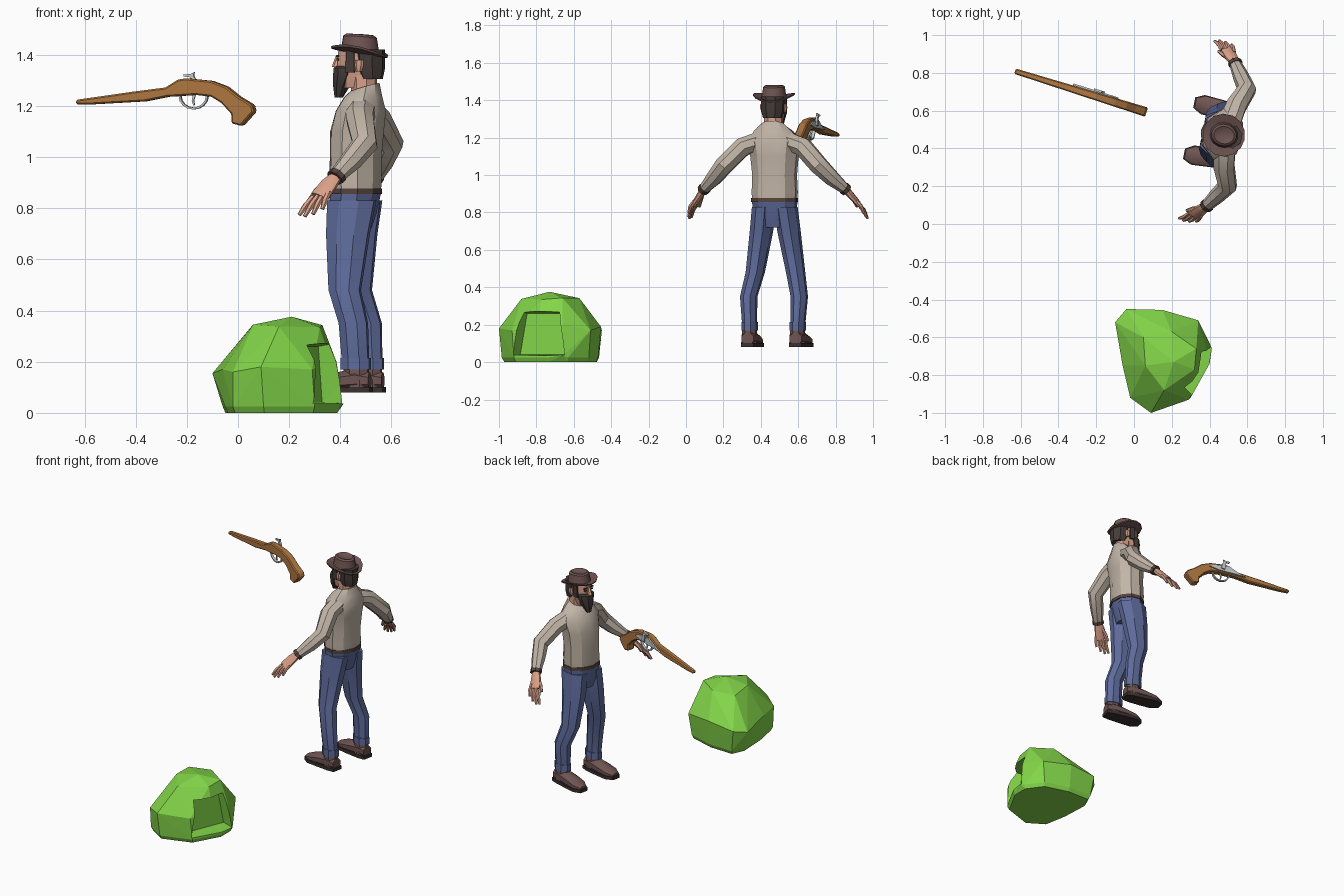
import bpy, bmesh, math
from mathutils import Vector, Matrix

if "Cube" in bpy.data.objects:
    bpy.data.objects.remove(bpy.data.objects["Cube"])


def material(name, hexcode):
    """Flat material from an sRGB hex string."""
    srgb = [int(hexcode[i:i + 2], 16) / 255 for i in (0, 2, 4)]
    col = [((c + 0.055) / 1.055) ** 2.4 for c in srgb] + [1]
    m = bpy.data.materials.new(name)
    m.use_nodes = True
    m.diffuse_color = col
    bsdf = next(n for n in m.node_tree.nodes if n.type == "BSDF_PRINCIPLED")
    bsdf.inputs["Base Color"].default_value = col
    bsdf.inputs["Roughness"].default_value = 0.9
    return m


GREEN = material("leaf green", "83D649")
SHIRT = material("beige cloth", "C2B5A7")
JEANS = material("denim blue", "5E6B9B")
LEATHER = material("brown leather", "6E5452")
SOLE = material("dark sole", "3A2F30")
SKIN = material("skin", "D9A088")
HAIR = material("dark hair", "453C3A")
BELT = material("belt brown", "55433D")
WOOD = material("wood", "AD7640")
METAL = material("steel", "C3C8C9")

# Placement frames: the figure faces away along -x, the pistol floats beside it
MAN = Matrix.Translation((0.48, 0.47, 0)) @ Matrix.Rotation(math.radians(-101.3), 4, "Z")
GUN = Matrix.Translation((-0.28, 0.70, 0)) @ Matrix.Rotation(math.radians(-17.3), 4, "Z")
X, Y, Z = Vector((1, 0, 0)), Vector((0, 1, 0)), Vector((0, 0, 1))


def finish(name, bm, mat, frame, mirror=False, smooth=True):
    bmesh.ops.recalc_face_normals(bm, faces=bm.faces[:])
    me = bpy.data.meshes.new(name)
    bm.to_mesh(me)
    bm.free()
    me.materials.append(mat)
    ob = bpy.data.objects.new(name, me)
    bpy.context.collection.objects.link(ob)
    ob.matrix_world = frame
    if smooth:
        bpy.ops.object.select_all(action="DESELECT")
        ob.select_set(True)
        bpy.context.view_layer.objects.active = ob
        bpy.ops.object.shade_smooth_by_angle(angle=math.radians(32))
    if mirror:
        ob.modifiers.new("mirror", "MIRROR").use_mirror_merge = False
    return ob


def loft(name, rings, mat, sides=8, axis=Z, ref=Y, mirror=False, frame=MAN, warp=None):
    """Skin rings (x, y, z, half width, half depth); axis None follows the path."""
    bm = bmesh.new()
    pts = [Vector(r[:3]) for r in rings]
    grow = 1 / math.cos(math.pi / sides) if sides < 8 else 1.03
    loops = []
    for i, r in enumerate(rings):
        t = axis or (pts[min(i + 1, len(pts) - 1)] - pts[max(i - 1, 0)]).normalized()
        b = (ref - t * ref.dot(t)).normalized()
        a = b.cross(t)
        loop = []
        for k in range(sides):
            ang = (k + 0.5) * math.tau / sides
            p = pts[i] + (a * math.cos(ang) * r[3] + b * math.sin(ang) * r[4]) * grow
            if warp:
                p.z += warp(p)
            loop.append(bm.verts.new(p))
        loops.append(loop)
    for l0, l1 in zip(loops, loops[1:]):
        for k in range(sides):
            n = (k + 1) % sides
            bm.faces.new((l0[k], l0[n], l1[n], l1[k]))
    bm.faces.new(loops[0])
    bm.faces.new(loops[-1])
    return finish(name, bm, mat, frame, mirror)


def upright(name, rows, mat, **kw):
    """Loft on the centre line from (y, z, half width, half depth)."""
    return loft(name, [(0, *r) for r in rows], mat, **kw)


# Torso, belt and hips
upright("shirt", [(-.022, .87, .12, .1), (-.022, .91, .122, .102), (-.02, 1, .118, .1),
                  (-.015, 1.1, .128, .104), (0, 1.18, .142, .097), (.01, 1.235, .105, .074),
                  (.015, 1.268, .06, .058)], SHIRT, sides=10,
        warp=lambda p: .3 * p.y if p.z > 1.25 else 0)
upright("belt", [(-.022, .855, .124, .104), (-.022, .878, .124, .104)], BELT, sides=10)
upright("hips", [(-.03, .72, .09, .07), (-.03, .78, .114, .09), (-.022, .86, .12, .1)],
        JEANS, sides=10)

# Legs, hems and boots
loft("trouser_legs", [(.131, .006, .19, .038, .054), (.138, -.002, .35, .045, .058),
                      (.11, -.042, .48, .05, .064), (.075, -.036, .7, .06, .087),
                      (.06, -.024, .83, .06, .098)], JEANS, mirror=True)
loft("trouser_hems", [(.131, .006, .17, .042, .06), (.131, .006, .215, .042, .06)],
     JEANS, mirror=True)
loft("boot_ankles", [(.131, .01, .1, .044, .05), (.131, .008, .18, .037, .05)],
     LEATHER, mirror=True)
loft("boots", [(.131, .062, .125, .034, .034), (.131, .01, .13, .045, .045),
               (.133, -.07, .122, .05, .038), (.136, -.14, .112, .05, .024),
               (.138, -.185, .105, .028, .012)], LEATHER, axis=-Y, ref=Z, mirror=True)
loft("boot_soles", [(.131, .068, .091, .034, .011), (.131, .02, .091, .045, .011),
                    (.133, -.07, .091, .05, .011), (.136, -.145, .091, .052, .011),
                    (.138, -.192, .091, .028, .011)], SOLE, sides=4, axis=-Y, ref=Z, mirror=True)

# Arms, cuffs and hands
loft("sleeves", [(.085, .015, 1.18, .05, .06), (.165, .03, 1.15, .052, .056),
                 (.26, .068, 1.05, .05, .05), (.32, .025, .985, .043, .042),
                 (.385, -.02, .925, .028, .032)], SHIRT, axis=None, mirror=True)
loft("cuffs", [(.378, -.015, .932, .033, .037), (.392, -.025, .918, .032, .036)],
     BELT, axis=None, mirror=True)
loft("palms", [(.385, -.02, .925, .02, .024), (.41, -.045, .893, .018, .034),
               (.448, -.075, .845, .013, .038)], SKIN, axis=None, mirror=True)
for i in range(4):
    off = i * .021 - .032
    reach = (.85, 1, .97, .8)[i]
    root = Vector((.44, -.07 + off, .853 + off * .3))
    tip = root + Vector((.046, -.04 + off * .5, -.082)) * reach
    mid = root.lerp(tip, .5) + Vector((.007, 0, .003))
    loft(f"finger_{i + 1}", [(*root, .01, .0105), (*mid, .01, .0105), (*tip, .006, .007)],
         SKIN, sides=6, axis=None, mirror=True)
loft("thumbs", [(.402, -.052, .898, .012, .013), (.418, -.092, .868, .011, .012),
                (.43, -.118, .832, .007, .008)], SKIN, sides=6, axis=None, mirror=True)

# Neck, head, hair and beard
upright("neck", [(.015, 1.22, .05, .05), (.01, 1.35, .05, .052)], SKIN)
upright("head", [(-.035, 1.27, .035, .045), (-.02, 1.32, .05, .07),
                 (-.015, 1.37, .056, .078), (-.012, 1.425, .055, .076)], SKIN)
upright("hair", [(.04, 1.305, .05, .046), (.034, 1.345, .062, .06),
                 (.03, 1.42, .063, .064)], HAIR)
upright("beard", [(-.088, 1.233, .016, .016), (-.076, 1.28, .04, .033),
                  (-.062, 1.325, .055, .046), (-.062, 1.348, .055, .044),
                  (-.06, 1.357, .045, .035)], HAIR)
upright("nose", [(-.096, 1.352, .014, .017), (-.093, 1.362, .012, .017),
                 (-.084, 1.4, .007, .012)], SKIN, sides=6)
loft("sideburns", [(.055, -.032, 1.33, .006, .018), (.058, -.03, 1.42, .005, .015)],
     HAIR, sides=4, mirror=True)
loft("ears", [(.06, .004, 1.335, .006, .01), (.064, .006, 1.36, .009, .016),
              (.064, .008, 1.38, .007, .014)], SKIN, sides=6, mirror=True)
for name, z, w, h in (("eyes", 1.381, .009, .004), ("eyebrows", 1.396, .014, .004)):
    loft(name, [(.026, -.086, z - h, w, .004), (.026, -.086, z + h, w, .004)],
         HAIR, sides=4, mirror=True)

# Hat with a dented crown and a tilted brim curling up at the sides
upright("hat", [(-.005, 1.4, .06, .068), (-.005, 1.405, .108, .108), (-.005, 1.413, .11, .11),
                (-.003, 1.412, .065, .074), (-.003, 1.44, .06, .07), (-.003, 1.47, .056, .065),
                (-.003, 1.479, .045, .053), (-.003, 1.469, .026, .034)], LEATHER, sides=14,
        warp=lambda p: (-.16 * p.y + 1.8 * p.x ** 2) * (1 if p.z < 1.43 else .4))


# Pistol
def plate(name, outline, half, mat, y=0, bevel=0):
    """Side outline (x, z) thickened along y, wider toward the grip end."""
    bm = bmesh.new()
    pts = [((x + .28) / .955, z) for x, z in outline]
    sides = []
    for s in (-1, 1):
        sides.append([bm.verts.new((x, y + s * half * (1 + (.75 * x if y == 0 else 0)), z))
                      for x, z in pts])
        bm.faces.new(sides[-1])
    for k in range(len(pts)):
        n = (k + 1) % len(pts)
        bm.faces.new((sides[0][k], sides[0][n], sides[1][n], sides[1][k]))
    ob = finish(name, bm, mat, GUN, smooth=False)
    if bevel:
        mod = ob.modifiers.new("bevel", "BEVEL")
        mod.width, mod.segments = bevel, 1
    return ob


plate("pistol_stock", [(-.63, 1.224), (-.63, 1.206), (-.57, 1.206), (-.36, 1.218),
                       (-.27, 1.236), (-.16, 1.243), (-.1, 1.236), (-.06, 1.212),
                       (-.02, 1.168), (-.02, 1.132), (.018, 1.122), (.068, 1.178),
                       (.06, 1.205), (.01, 1.235), (-.04, 1.275), (-.1, 1.298),
                       (-.2, 1.308), (-.23, 1.303), (-.28, 1.272), (-.4, 1.257)],
      .02, WOOD, bevel=.006)
plate("lock_plate", [(-.33, 1.24), (-.26, 1.247), (-.16, 1.252), (-.09, 1.268),
                     (-.13, 1.287), (-.22, 1.295), (-.27, 1.266)], .005, METAL, y=.025)
plate("hammer", [(-.19, 1.262), (-.165, 1.268), (-.172, 1.3), (-.182, 1.318), (-.18, 1.332),
                 (-.19, 1.326), (-.222, 1.322), (-.22, 1.315), (-.196, 1.312)],
      .006, METAL, y=.032)
arc = [math.pi * k / 8 for k in range(9)]
loft("trigger_guard", [(.112 + .056 * math.cos(a), 0, 1.24 - .05 * math.sin(a), .004, .008)
                       for a in arc], METAL, sides=4, axis=None, frame=GUN)
loft("trigger", [(.115, 0, 1.245, .005, .004), (.109, 0, 1.22, .004, .004),
                 (.114, 0, 1.203, .003, .003)], METAL, sides=4, axis=None, frame=GUN)


# Faceted green boulder with a recessed opening
def hull(name, points):
    bm = bmesh.new()
    for p in points:
        bm.verts.new(p)
    res = bmesh.ops.convex_hull(bm, input=bm.verts[:])
    spare = [v for v in res["geom_interior"] if isinstance(v, bmesh.types.BMVert)]
    bmesh.ops.delete(bm, geom=spare, context="VERTS")
    return finish(name, bm, GREEN, Matrix(), smooth=False)


foot = [(-.06, -.55), (-.02, -.465), (.15, -.47), (.32, -.52), (.4, -.63),
        (.4, -.74), (.3, -.92), (.1, -.985), (-.02, -.91), (-.05, -.75)]
points = [(.16 + (x - .16) * .95, -.72 + (y + .72) * .95, 0) for x, y in foot]
points += [(x, y, .025) for x, y in foot] + [(.412, -.66, .035)]
points += [(-.1, -.52, .155), (-.04, -.45, .17), (.15, -.455, .19), (.34, -.51, .17),
           (.385, -.66, .2), (.365, -.8, .2), (.29, -.93, .17), (.09, -1, .18),
           (-.02, -.92, .16), (-.06, -.75, .17)]
points += [(.05, -.6, .335), (.06, -.75, .345), (.2, -.57, .342), (.33, -.66, .343),
           (.32, -.77, .335), (.16, -.88, .338), (.21, -.73, .376)]
boulder = hull("boulder", points)

mouth = Matrix.Translation((.36, -.79, 0)) @ Matrix.Rotation(math.radians(-22), 4, "Z")
cutter = hull("opening_cutter", [mouth @ Vector((d, s * w, z)) for s in (-1, 1) for d, w, z in
                                 ((-.09, .14, .04), (.2, .17, .03), (-.09, .1, .26), (.2, .13, .31))])
cut = boulder.modifiers.new("opening", "BOOLEAN")
cut.operation, cut.solver, cut.object = "DIFFERENCE", "EXACT", cutter
graph = bpy.context.evaluated_depsgraph_get()
carved = bpy.data.meshes.new_from_object(boulder.evaluated_get(graph))
boulder.modifiers.clear()
boulder.data = carved
bpy.data.objects.remove(cutter)
